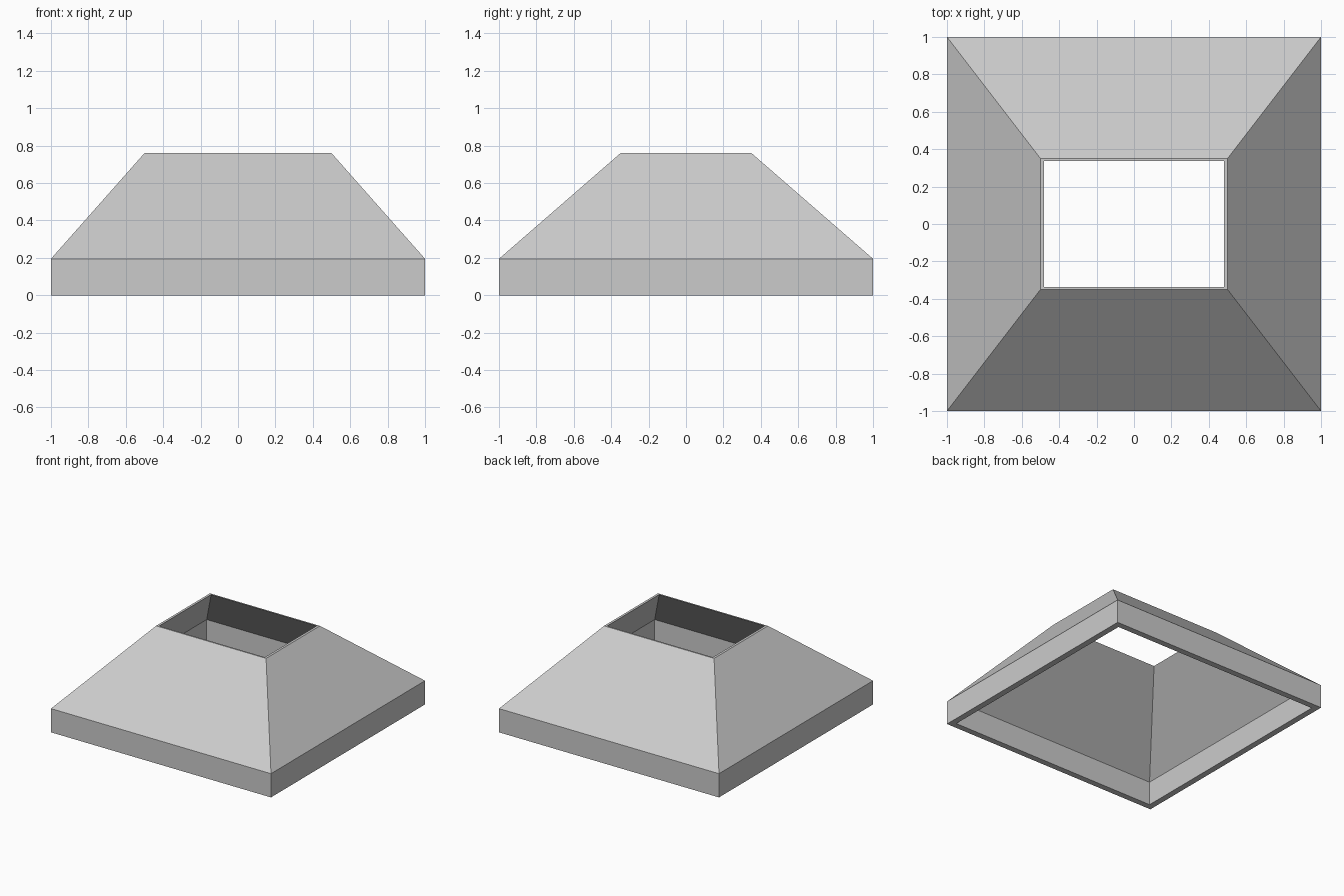
import bpy
import bmesh

cube = bpy.data.objects.get("Cube")
if cube:
    bpy.data.objects.remove(cube, do_unlink=True)

grey = bpy.data.materials.new("plain_grey")
grey.use_nodes = True
colour = (0.6, 0.6, 0.6, 1)
grey.diffuse_color = colour
grey.node_tree.nodes["Principled BSDF"].inputs["Base Color"].default_value = colour

# Rectangular rings (half width, half depth, height): up the outside, down the inside
BAND, TOP = 0.195, 0.76
rings = [
    (1, 1, 0), (1, 1, BAND), (0.5, 0.35, TOP),
    (0.48, 0.337, TOP), (0.95, 0.95, BAND), (0.95, 0.95, 0),
]

# Hollow hood shell, each ring joined to the next and the last to the first
bm = bmesh.new()
loops = [[bm.verts.new((sx * w, sy * d, z))
          for sx, sy in ((-1, -1), (1, -1), (1, 1), (-1, 1))]
         for w, d, z in rings]
for low, high in zip(loops, loops[1:] + loops[:1]):
    for i in range(4):
        j = (i + 1) % 4
        bm.faces.new((low[i], low[j], high[j], high[i]))
bmesh.ops.recalc_face_normals(bm, faces=bm.faces)

mesh = bpy.data.meshes.new("hood_shell")
bm.to_mesh(mesh)
bm.free()
mesh.materials.append(grey)
bpy.context.collection.objects.link(bpy.data.objects.new("hood_shell", mesh))
